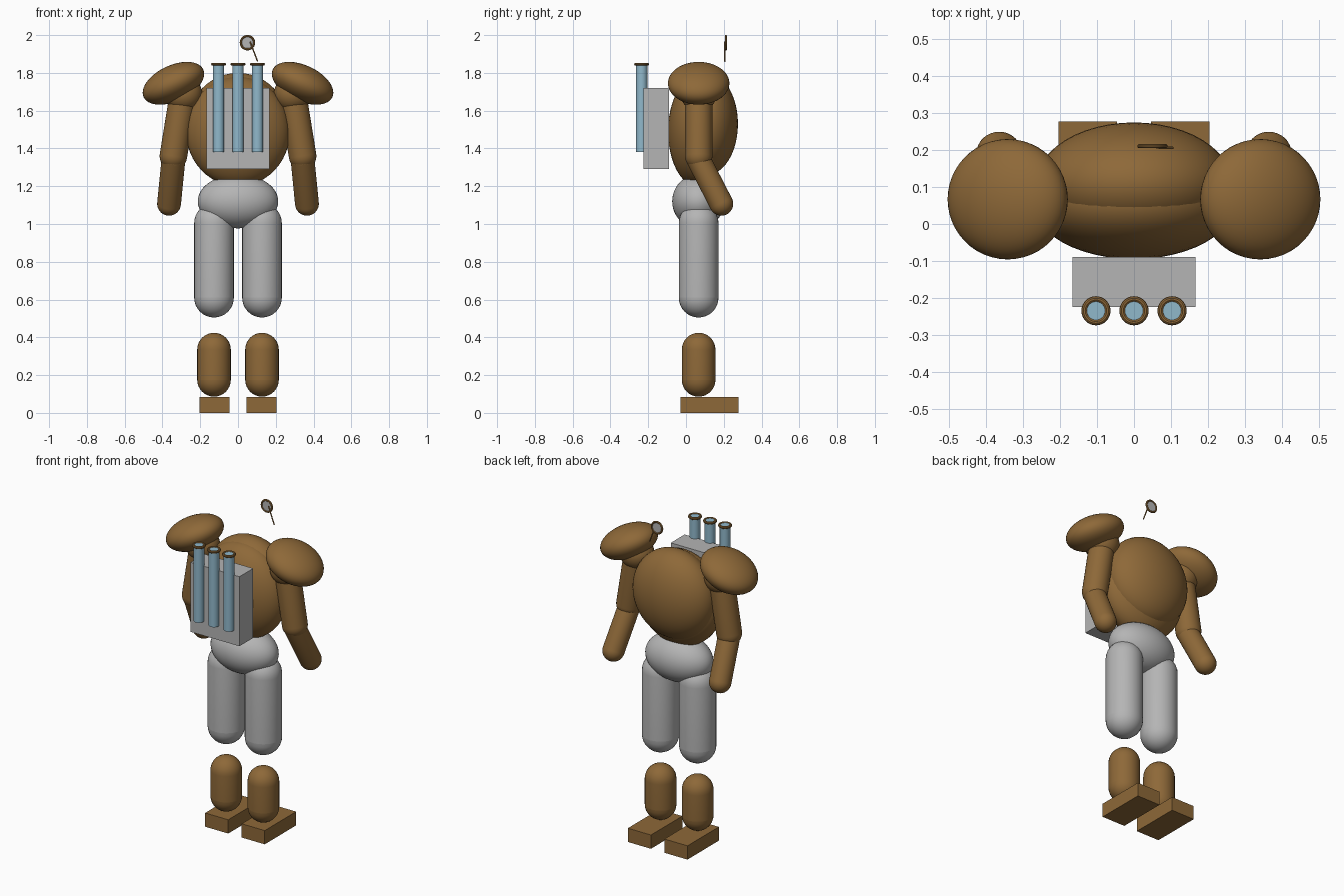
import bpy
import bmesh
import math
from mathutils import Vector, Matrix

cube = bpy.data.objects.get("Cube")
if cube:
    bpy.data.objects.remove(cube, do_unlink=True)


def material(name, r, g, b):
    m = bpy.data.materials.new(name)
    m.use_nodes = True
    m.diffuse_color = (r, g, b, 1)
    m.node_tree.nodes["Principled BSDF"].inputs["Base Color"].default_value = (r, g, b, 1)
    return m


BROWN = material("brown", 0.27, 0.14, 0.04)
GREY = material("light grey", 0.46, 0.46, 0.46)
BLUE = material("pale blue", 0.28, 0.48, 0.60)
MID_Y = 0.067  # shared depth of the limbs


def finish(obj, name, mat, smooth=True):
    obj.name = name
    obj.data.materials.append(mat)
    if smooth:
        for o in bpy.context.selected_objects:
            o.select_set(False)
        obj.select_set(True)
        bpy.context.view_layer.objects.active = obj
        bpy.ops.object.shade_smooth_by_angle()
    return obj


def ellipsoid(name, centre, radii, mat, tilt=0):
    bpy.ops.mesh.primitive_uv_sphere_add(segments=48, ring_count=24, location=centre)
    obj = bpy.context.object
    obj.scale = radii
    obj.rotation_euler.y = tilt
    return finish(obj, name, mat)


def box(name, low, high, mat):
    low, high = Vector(low), Vector(high)
    bpy.ops.mesh.primitive_cube_add(size=1, location=(low + high) / 2)
    bpy.context.object.scale = high - low
    return finish(bpy.context.object, name, mat, smooth=False)


def cylinder(name, start, end, radius, mat):
    start, end = Vector(start), Vector(end)
    axis = end - start
    bpy.ops.mesh.primitive_cylinder_add(vertices=32, radius=radius, depth=axis.length,
                                        location=(start + end) / 2)
    bpy.context.object.rotation_euler = axis.to_track_quat("Z", "Y").to_euler()
    return finish(bpy.context.object, name, mat)


def capsule(name, start, end, radius, mat):
    """Sphere whose upper half is pulled away, start and end being the cap centres."""
    start, end = Vector(start), Vector(end)
    axis = end - start
    bm = bmesh.new()
    bmesh.ops.create_uvsphere(bm, u_segments=32, v_segments=16, radius=radius)
    cut = bmesh.ops.bisect_plane(bm, geom=bm.verts[:] + bm.edges[:] + bm.faces[:],
                                 plane_co=(0, 0, 0), plane_no=(0, 0, 1))
    ring = [e for e in cut["geom_cut"] if isinstance(e, bmesh.types.BMEdge)]
    if not ring:
        ring = [e for e in bm.edges if all(abs(v.co.z) < 1e-5 for v in e.verts)]
    bmesh.ops.split_edges(bm, edges=ring)
    for face in bm.faces:
        if face.calc_center_median().z > 0:
            for v in face.verts:
                v.tag = True
    for v in bm.verts:
        if v.tag:
            v.co.z += axis.length
    rims = [e for e in bm.edges if e.is_boundary]
    bmesh.ops.bridge_loops(bm, edges=rims)
    bmesh.ops.recalc_face_normals(bm, faces=bm.faces)
    mesh = bpy.data.meshes.new(name)
    bm.to_mesh(mesh)
    bm.free()
    obj = bpy.data.objects.new(name, mesh)
    bpy.context.collection.objects.link(obj)
    obj.matrix_world = Matrix.Translation(start) @ axis.to_track_quat("Z", "Y").to_matrix().to_4x4()
    return finish(obj, name, mat)


def ring(name, centre, major, minor, mat, turn=0):
    bpy.ops.mesh.primitive_torus_add(major_segments=32, minor_segments=10, location=centre,
                                     major_radius=major, minor_radius=minor,
                                     rotation=(turn, 0, 0))
    return finish(bpy.context.object, name, mat)


# Torso and hips
ellipsoid("torso", (0, 0.06, 1.49), (0.275, 0.155, 0.29), BROWN)
ellipsoid("chest", (0, 0.11, 1.53), (0.265, 0.165, 0.27), BROWN)
ellipsoid("hips", (0, 0.065, 1.12), (0.213, 0.138, 0.143), GREY)

# Arms and legs on both sides
for side, s in (("left", 1), ("right", -1)):
    ellipsoid(side + "_shoulder_pad", (s * 0.342, MID_Y, 1.745), (0.174, 0.163, 0.095),
              BROWN, tilt=s * math.radians(25))
    ellipsoid(side + "_shoulder", (s * 0.29, MID_Y, 1.69), (0.1, 0.095, 0.095), BROWN)
    capsule(side + "_upper_arm", (s * 0.295, MID_Y, 1.65), (s * 0.342, MID_Y, 1.36), 0.073, BROWN)
    capsule(side + "_forearm", (s * 0.342, MID_Y, 1.34), (s * 0.365, 0.187, 1.107), 0.063, BROWN)
    capsule(side + "_thigh", (s * 0.127, MID_Y, 0.61), (s * 0.127, MID_Y, 1.005), 0.105, GREY)
    capsule(side + "_shin", (s * 0.127, MID_Y, 0.175), (s * 0.127, MID_Y, 0.335), 0.089, BROWN)
    box(side + "_foot", (s * 0.125 - 0.079, -0.03, 0), (s * 0.125 + 0.079, 0.277, 0.085), BROWN)

# Pack with three pipes and rims
box("pack", (-0.167, -0.225, 1.29), (0.167, -0.09, 1.72), GREY)
for label, x in (("right", -0.103), ("middle", 0), ("left", 0.103)):
    cylinder(label + "_pipe", (x, -0.235, 1.38), (x, -0.235, 1.85), 0.03, BLUE)
    ring(label + "_pipe_rim", (x, -0.235, 1.846), 0.0315, 0.008, BROWN)

# Small round mirror on a rod
ring("mirror_rim", (0.05, 0.211, 1.96), 0.035, 0.006, BROWN, turn=math.pi / 2)
cylinder("mirror_disc", (0.05, 0.209, 1.96), (0.05, 0.213, 1.96), 0.034, GREY)
cylinder("mirror_rod", (0.064, 0.206, 1.965), (0.104, 0.206, 1.86), 0.0035, BROWN)
